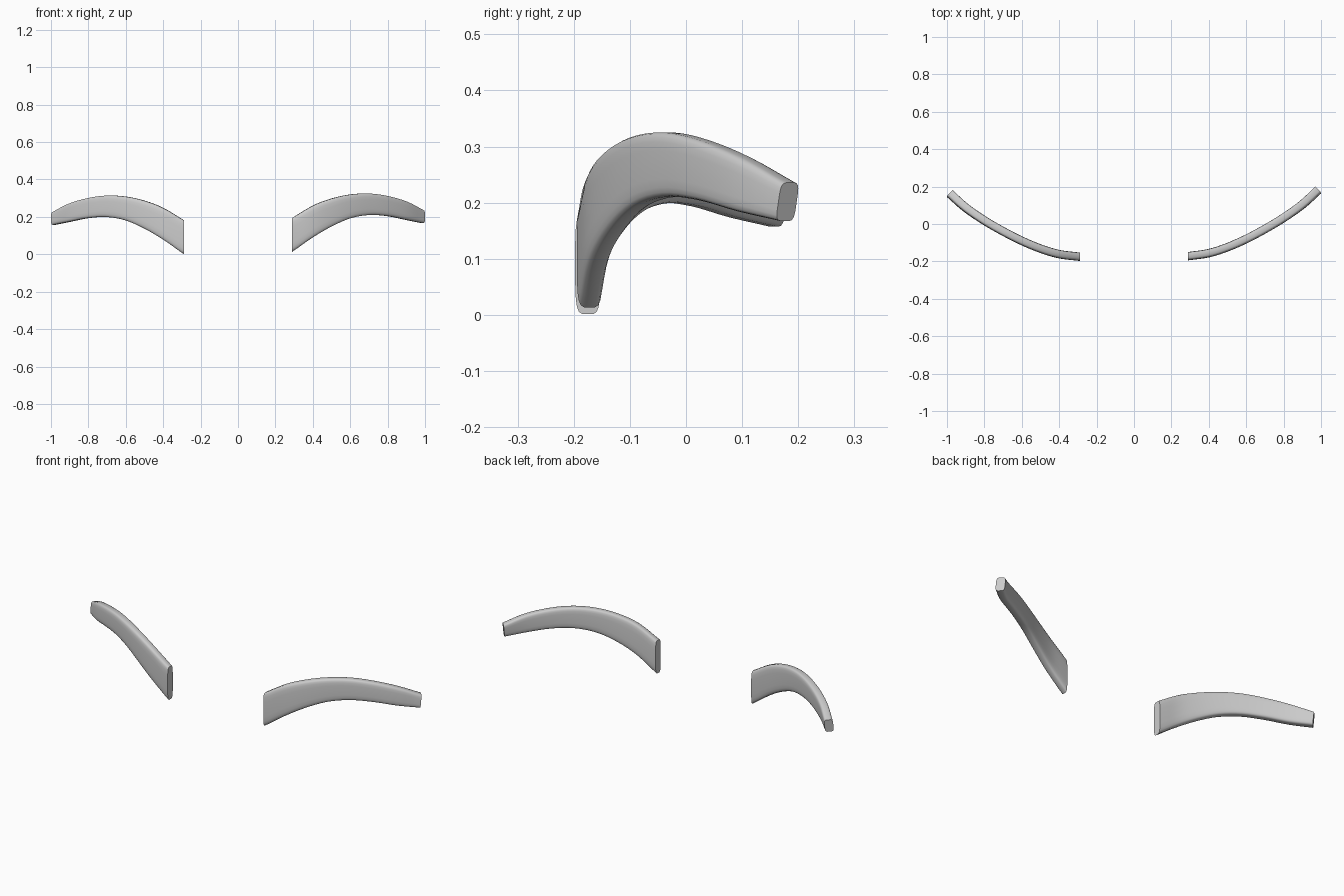
import bpy, bmesh, math

if "Cube" in bpy.data.objects:
    bpy.data.objects.remove(bpy.data.objects["Cube"])

# Stations along the right brow: x, centre y, top z, bottom z
STATIONS = [
    (0.29, -0.172, 0.195, 0.013),
    (0.40, -0.156, 0.260, 0.091),
    (0.50, -0.124, 0.298, 0.150),
    (0.60, -0.080, 0.320, 0.193),
    (0.70, -0.027, 0.325, 0.210),
    (0.80, 0.033, 0.311, 0.204),
    (0.90, 0.104, 0.281, 0.184),
    (0.984, 0.181, 0.236, 0.167),
]
HALF = 0.0225   # half thickness
SIDES = 20
STEPS = 4


def spline(pts, steps):
    """Smooth path through the stations."""
    first = tuple(2 * a - b for a, b in zip(pts[0], pts[1]))
    last = tuple(2 * a - b for a, b in zip(pts[-1], pts[-2]))
    p = [first] + pts + [last]
    out = []
    for i in range(1, len(p) - 2):
        for k in range(steps):
            t = k / steps
            out.append(tuple(
                0.5 * (2 * b + (c - a) * t + (2 * a - 5 * b + 4 * c - d) * t * t
                       + (3 * b - a - 3 * c + d) * t ** 3)
                for a, b, c, d in zip(*p[i - 1:i + 3])))
    return out + [pts[-1]]


def sup(v, n):
    return math.copysign(abs(v) ** (2 / n), v)


def brow(name, side, inner, outer):
    """Loft a rounded-box section; inner/outer are (y, z) offsets of the ends."""
    path = spline(STATIONS, STEPS)
    last = len(path) - 1
    bm = bmesh.new()
    rings = []
    for i, (x, y, zt, zb) in enumerate(path):
        t = i / last
        a, b = path[max(i - 1, 0)], path[min(i + 1, last)]
        ang = math.atan2(b[1] - a[1], b[0] - a[0]) if i else 0.0
        oy = inner[0] + (outer[0] - inner[0]) * t
        oz = inner[1] + (outer[1] - inner[1]) * t
        ring = []
        for k in range(SIDES):
            q = 2 * math.pi * (k + 0.5) / SIDES
            u, v = sup(math.cos(q), 4.5) * HALF, sup(math.sin(q), 4.5)
            lean = 0.005 * v * t ** 4
            ring.append(bm.verts.new((
                side * (x - math.sin(ang) * u),
                y + math.cos(ang) * u + oy + lean,
                (zt + zb) / 2 + v * (zt - zb) / 2 + oz)))
        rings.append(ring)
    for r, s in zip(rings, rings[1:]):
        for k in range(SIDES):
            j = (k + 1) % SIDES
            bm.faces.new((r[k], r[j], s[j], s[k]))
    # flat end caps
    bm.faces.new(rings[0])
    bm.faces.new(rings[-1])
    bmesh.ops.recalc_face_normals(bm, faces=bm.faces)
    mesh = bpy.data.meshes.new(name)
    bm.to_mesh(mesh)
    bm.free()
    obj = bpy.data.objects.new(name, mesh)
    bpy.context.collection.objects.link(obj)
    bpy.ops.object.select_all(action='DESELECT')
    obj.select_set(True)
    bpy.context.view_layer.objects.active = obj
    bpy.ops.object.shade_smooth_by_angle(angle=math.radians(50))


# The pair is nearly mirrored; the left one sits slightly lower and further forward
brow("right_eyebrow", 1, (0, 0), (0, 0))
brow("left_eyebrow", -1, (-0.003, -0.012), (-0.019, -0.010))
